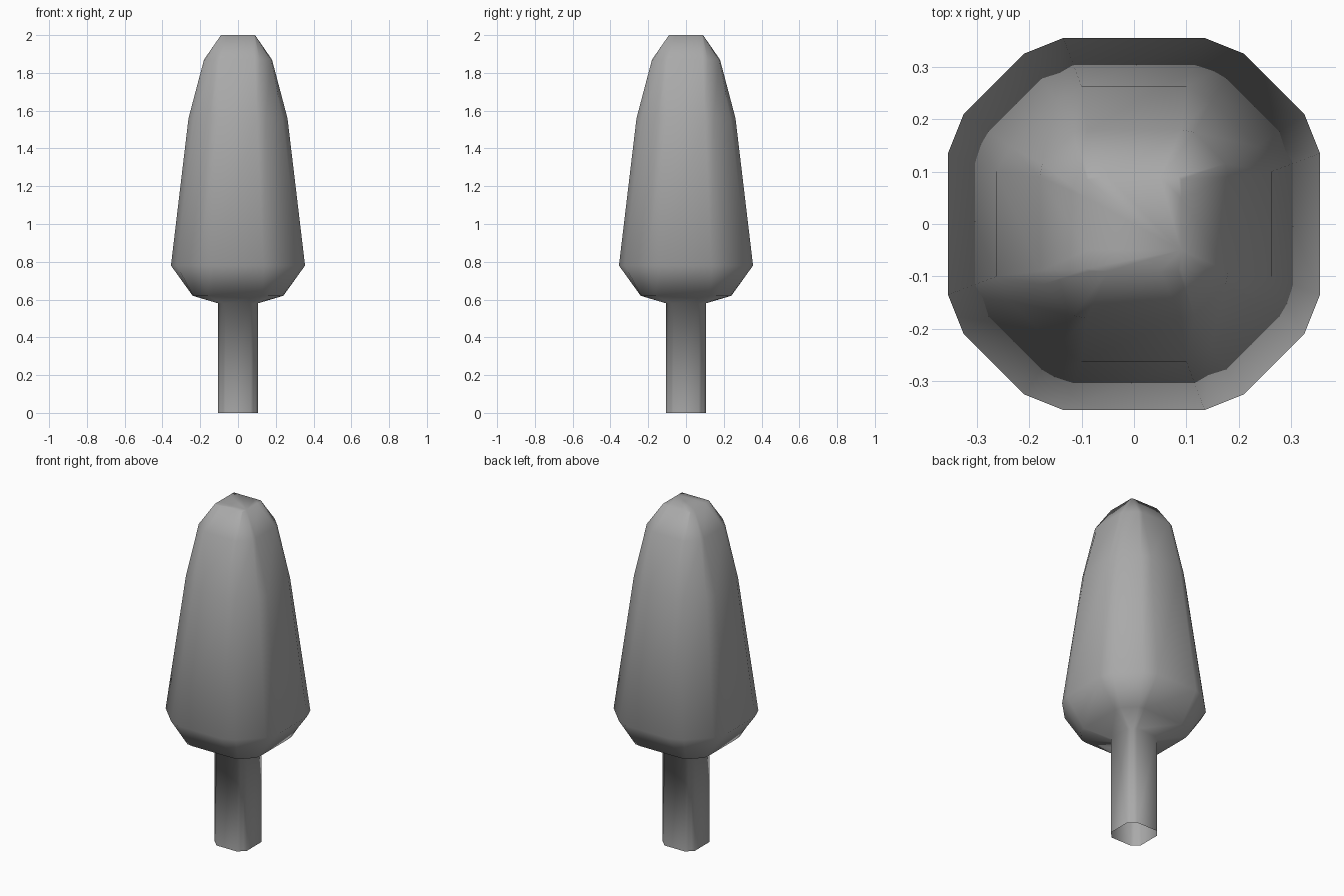
import bpy
import bmesh

cube = bpy.data.objects.get("Cube")
if cube:
    bpy.data.objects.remove(cube, do_unlink=True)

grey = bpy.data.materials.new("plain grey")
grey.use_nodes = True
colour = (0.4, 0.4, 0.4, 1)
grey.diffuse_color = colour
grey.node_tree.nodes["Principled BSDF"].inputs["Base Color"].default_value = colour

# Cross-sections from the ground up: height, then flat half-width h with the
# flat ending at (a, h), then the rounded corner point (b, c)
RINGS = [
    (0.00, 0.105, 0.067, 0.080, 0.092),   # trunk foot
    (0.58, 0.105, 0.067, 0.080, 0.092),   # trunk top
    (0.62, 0.240, 0.130, 0.165, 0.235),   # crown underside
    (0.78, 0.355, 0.135, 0.210, 0.325),   # widest part
    (1.56, 0.262, 0.100, 0.148, 0.236),   # upper crown
    (1.87, 0.180, 0.090, 0.115, 0.175),   # shoulder
    (2.00, 0.090, 0.050, 0.085, 0.090),   # flat square tip
]


def ring_points(z, h, a, b, c):
    """Sixteen points: one corner of four points turned round the axis."""
    points = []
    corner = [(h, a), (c, b), (b, c), (a, h)]
    for _ in range(4):
        points += [(x, y, z) for x, y in corner]
        corner = [(-y, x) for x, y in corner]
    return points


# Tree: trunk and crown are one continuous skin, open at the foot
bm = bmesh.new()
rings = [[bm.verts.new(p) for p in ring_points(*r)] for r in RINGS]
for low, high in zip(rings, rings[1:]):
    n = len(low)
    for i in range(n):
        j = (i + 1) % n
        bm.faces.new((low[i], low[j], high[j], high[i]))
bm.faces.new(rings[-1])
for face in bm.faces:
    face.smooth = True

mesh = bpy.data.meshes.new("tree_trunk_and_crown")
bm.to_mesh(mesh)
bm.free()
mesh.materials.append(grey)
tree = bpy.data.objects.new("tree_trunk_and_crown", mesh)
bpy.context.collection.objects.link(tree)
